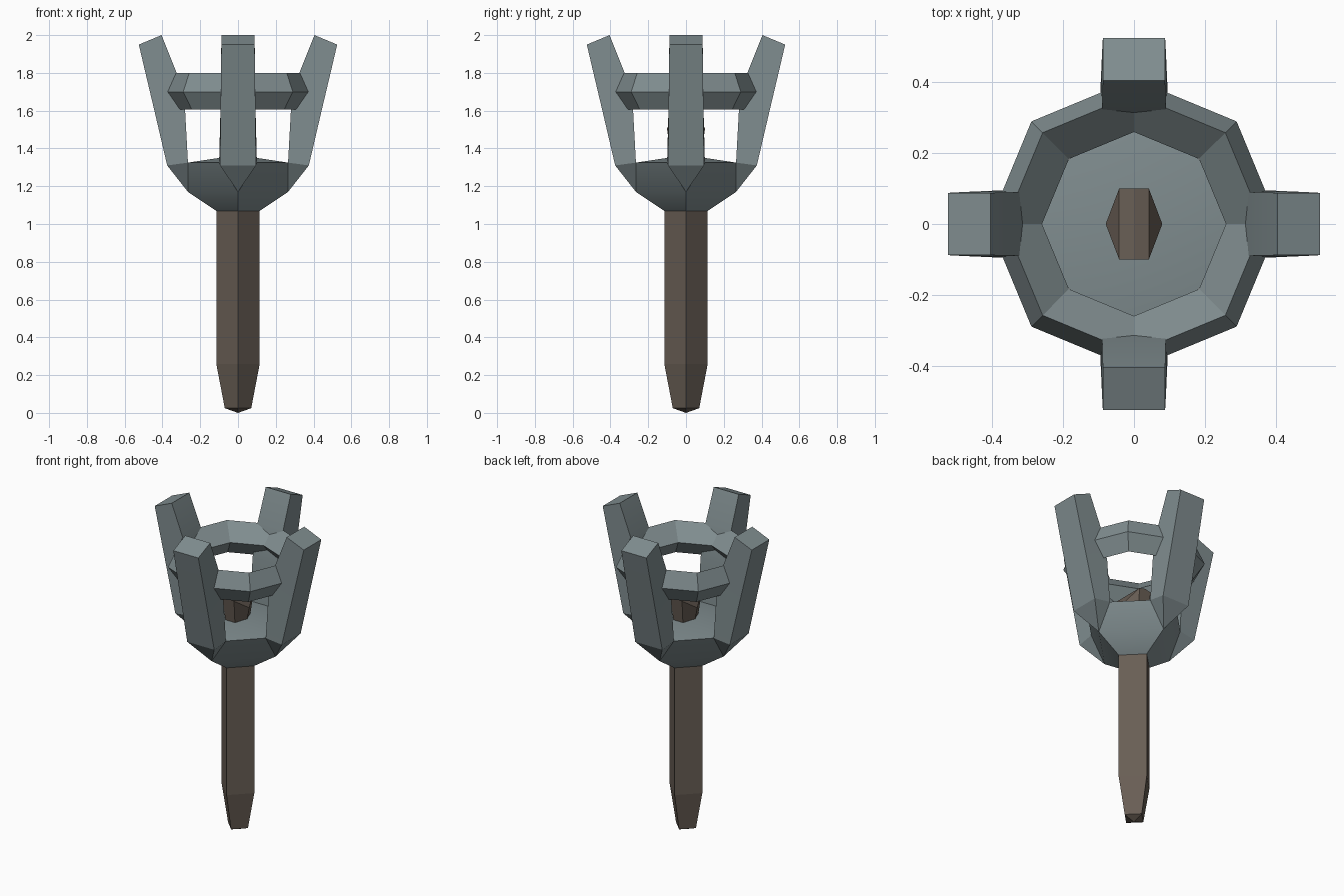
import bpy, math
from math import pi, sin, cos

if "Cube" in bpy.data.objects:
    bpy.data.objects.remove(bpy.data.objects["Cube"])


def material(name, rgb):
    m = bpy.data.materials.new(name)
    m.diffuse_color = (*rgb, 1)
    m.use_nodes = True
    m.node_tree.nodes["Principled BSDF"].inputs["Base Color"].default_value = m.diffuse_color
    return m


METAL = material("grey_metal", (0.215, 0.265, 0.275))
WOOD = material("dark_wood", (0.14, 0.112, 0.09))


def build(name, verts, faces, mat, smooth=None):
    me = bpy.data.meshes.new(name)
    me.from_pydata(verts, [], faces)
    me.materials.append(mat)
    ob = bpy.data.objects.new(name, me)
    bpy.context.collection.objects.link(ob)
    # merge shared corners and face outward
    bpy.ops.object.select_all(action='DESELECT')
    ob.select_set(True)
    bpy.context.view_layer.objects.active = ob
    bpy.ops.object.mode_set(mode='EDIT')
    bpy.ops.mesh.select_all(action='SELECT')
    bpy.ops.mesh.remove_doubles(threshold=0.0005)
    bpy.ops.mesh.normals_make_consistent(inside=False)
    bpy.ops.object.mode_set(mode='OBJECT')
    if smooth:
        bpy.ops.object.shade_smooth_by_angle(angle=math.radians(smooth))
    return ob


def lathe(name, profile, sides, mat, closed=False):
    """Sweep (radius, z) points around the z axis; first corner on +x."""
    n = len(profile)
    verts = [(r * cos(2 * pi * s / sides), r * sin(2 * pi * s / sides), z)
             for s in range(sides) for r, z in profile]
    faces = []
    for s in range(sides):
        t = (s + 1) % sides
        for i in range(n if closed else n - 1):
            j = (i + 1) % n
            faces.append((s * n + i, s * n + j, t * n + j, t * n + i))
    return build(name, verts, faces, mat)


# Handle: square shaft with corners on the axes and a tapered foot
lathe("handle", [(0, 0), (0.07, 0.025), (0.115, 0.26), (0.115, 1.07), (0, 1.07)], 4, WOOD)

# Hoop joining the prongs, diamond cross-section
lathe("hoop", [(0.41, 1.7), (0.365, 1.8), (0.26, 1.705), (0.345, 1.605)], 8, METAL, closed=True)

# Basket: one quarter holds one prong and one bowl panel, turned four times
prong_in = [(0.265, 1.325, 0.10), (0.28, 1.6, 0.093), (0.325, 1.8, 0.09), (0.405, 2.0, 0.088)]
prong_out = [(0.375, 1.31, 0.095), (0.445, 1.61, 0.092), (0.49, 1.8, 0.09), (0.525, 1.95, 0.088)]
verts, faces = [], []
for k in range(4):
    c, s = cos(k * pi / 2), sin(k * pi / 2)

    def face(*pts):
        start = len(verts)
        verts.extend((x * c - y * s, x * s + y * c, z) for x, y, z in pts)
        faces.append(tuple(range(start, start + len(pts))))

    def inner(i, side):
        r, z, w = prong_in[i]
        return (r, side * w, z)

    def outer(i, side):
        r, z, w = prong_out[i]
        return (r, side * w, z)

    neck, neck2 = (0.115, 0, 1.07), (0, 0.115, 1.07)
    tip, tip2 = (0.265, 0, 1.17), (0, 0.265, 1.17)
    sill, sill2 = inner(0, 1), (0.10, 0.265, 1.325)
    centre = (0, 0, 1.365)
    # prong walls
    for i in range(3):
        for a in (-1, 1):
            face(inner(i, a), inner(i + 1, a), outer(i + 1, a), outer(i, a))
        face(inner(i, -1), inner(i, 1), inner(i + 1, 1), inner(i + 1, -1))
        face(outer(i, -1), outer(i, 1), outer(i + 1, 1), outer(i + 1, -1))
    face(inner(3, -1), inner(3, 1), outer(3, 1), outer(3, -1))
    # pointed foot of the prong
    face(tip, outer(0, 1), outer(0, -1))
    for a in (-1, 1):
        face(tip, outer(0, a), inner(0, a))
    # bowl panel, floor and underside
    face(neck, neck2, tip2, tip)
    face(tip, tip2, sill2, sill)
    face(sill, sill2, centre)
    face(inner(0, -1), sill, centre)
    face(neck, neck2, (0, 0, 1.07))
build("basket", verts, faces, METAL, 25)

# Wooden stub standing inside the bowl, with a ridged top
hexagon = [(0.042, 0.1), (-0.042, 0.1), (-0.08, 0), (-0.042, -0.1), (0.042, -0.1), (0.08, 0)]
verts = [(x * 0.75, y * 0.75, 1.33) for x, y in hexagon]
verts += [(x, y, 1.43 if y == 0 else 1.5) for x, y in hexagon]
verts += [(0, 0.1, 1.51), (0, -0.1, 1.51)]
faces = [(0, 1, 7, 12, 6), (3, 4, 10, 13, 9), (1, 2, 8, 7), (2, 3, 9, 8), (4, 5, 11, 10),
         (5, 0, 6, 11), (7, 8, 9), (10, 11, 6), (6, 12, 13, 10), (12, 7, 9, 13),
         (5, 4, 3, 2, 1, 0)]
build("stub", verts, faces, WOOD)
